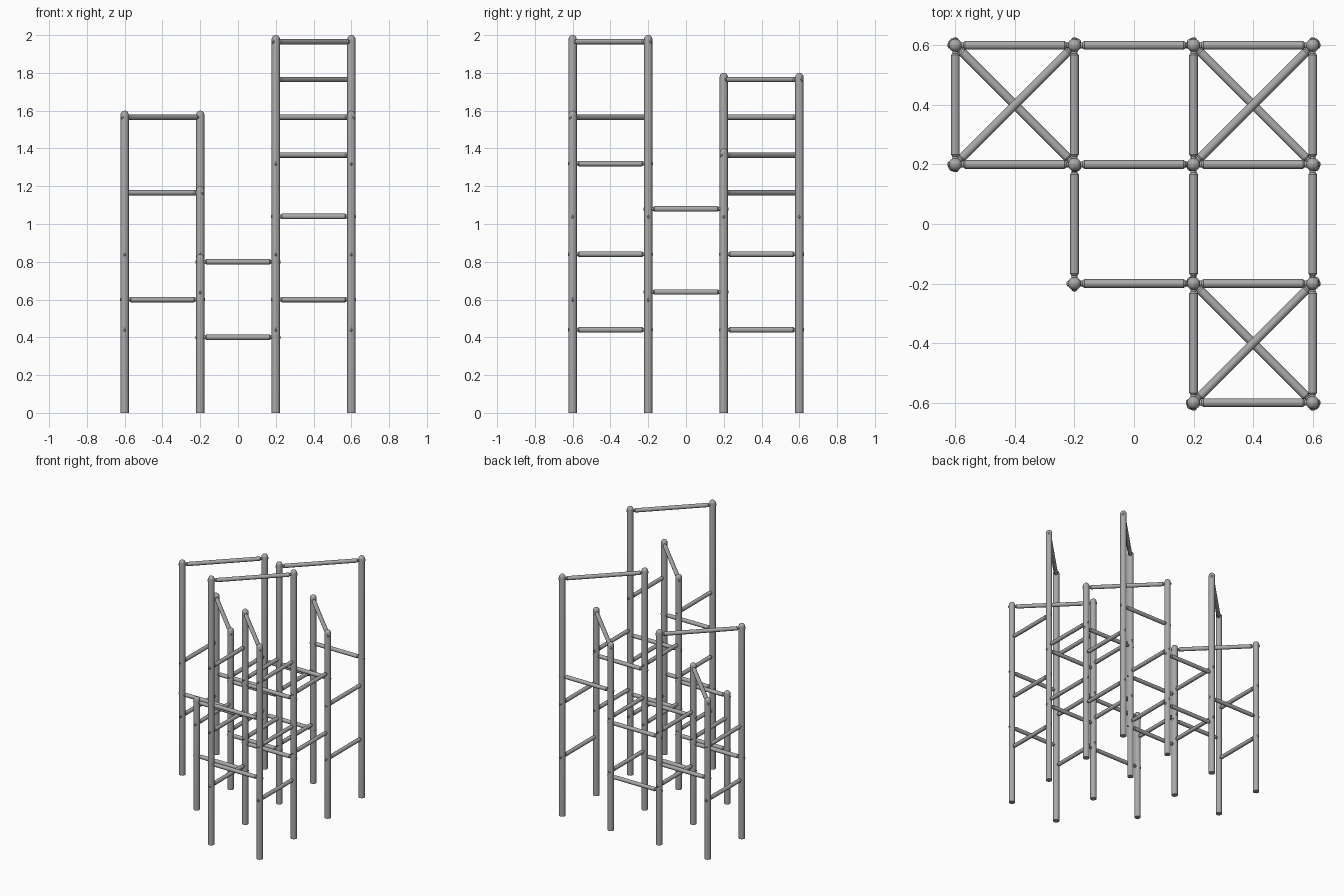
import bpy
import bmesh
import math
from mathutils import Vector

cube = bpy.data.objects.get("Cube")
if cube:
    bpy.data.objects.remove(cube, do_unlink=True)

GREY = (0.4, 0.4, 0.4, 1)
steel = bpy.data.materials.new("grey_steel")
steel.use_nodes = True
steel.diffuse_color = GREY
steel.node_tree.nodes["Principled BSDF"].inputs["Base Color"].default_value = GREY

POST_R, BAR_R, PEG_R = 0.022, 0.0145, 0.01
STEP = 0.4


def lathe(name, profile, start, direction, sides=16):
    """Spin (radius, distance) points around an axis."""
    turn = Vector(direction).to_track_quat('Z', 'Y')
    bm = bmesh.new()
    rings = []
    for r, d in profile:
        ring = []
        for i in range(sides):
            a = math.tau * i / sides
            p = Vector((r * math.cos(a), r * math.sin(a), d))
            ring.append(bm.verts.new(turn @ p + Vector(start)))
        rings.append(ring)
    for low, high in zip(rings, rings[1:]):
        for i in range(sides):
            j = (i + 1) % sides
            bm.faces.new((low[i], low[j], high[j], high[i]))
    bm.faces.new(rings[0][::-1])
    bm.faces.new(rings[-1])
    mesh = bpy.data.meshes.new(name)
    bm.to_mesh(mesh)
    bm.free()
    mesh.materials.append(steel)
    obj = bpy.data.objects.new(name, mesh)
    bpy.context.collection.objects.link(obj)
    bpy.ops.object.select_all(action='DESELECT')
    obj.select_set(True)
    bpy.context.view_layer.objects.active = obj
    bpy.ops.object.shade_smooth_by_angle(angle=math.radians(35))


def post(x, y, top):
    """Upright tube with a rounded cap."""
    shoulder = top - POST_R
    profile = [(POST_R, 0), (POST_R, shoulder)]
    for k in range(1, 5):
        a = math.radians(20 * k)
        profile.append((POST_R * math.cos(a), shoulder + POST_R * math.sin(a)))
    profile.append((0.001, top))
    lathe("post", profile, (x, y, 0), (0, 0, 1))


def bar(name, a, b, z):
    """Thick rung with thin pegs that pass through both posts."""
    a, b = Vector((*a, z)), Vector((*b, z))
    length = (b - a).length
    over, gap, taper = POST_R + 0.004, POST_R + 0.005, 0.006
    profile = [(PEG_R * 0.5, -over), (PEG_R, -over + 0.004), (PEG_R, gap),
               (BAR_R, gap + taper)]
    profile += [(r, length - d) for r, d in reversed(profile)]
    lathe(name, profile, a, b - a)


# Towers: lower left corner, height of the tall pair of posts
towers = [(-0.6, 0.2, 1.6), (0.2, 0.2, 1.8), (0.2, -0.6, 2.0)]
DROP, INSET = 0.4, 0.035
for x, y, top in towers:
    x2, y2 = x + STEP, y + STEP
    for a, b, h in (((x, y), (x2, y2), top), ((x, y2), (x2, y), top - DROP)):
        post(*a, h)
        post(*b, h)
        bar("diagonal_bar", a, b, h - INSET)

# Short single post
post(-0.2, -0.2, 0.84)

# Rungs running left to right: start x, row y, heights
cross_rungs = [
    (-0.6, (0.2, 0.6), (0.6,)),
    (-0.2, (-0.2, 0.2, 0.6), (0.4, 0.8)),
    (0.2, (0.2, 0.6), (1.04,)),
    (0.2, (-0.6, -0.2), (0.6, 1.04)),
]
for x, rows, heights in cross_rungs:
    for y in rows:
        for z in heights:
            bar("cross_rung", (x, y), (x + STEP, y), z)

# Rungs running front to back: start y, column x, heights
side_rungs = [
    (0.2, (-0.6, -0.2, 0.2, 0.6), (0.44, 0.84)),
    (-0.2, (-0.2,), (0.64,)),
    (-0.2, (0.2, 0.6), (0.64, 1.08)),
    (-0.6, (0.2, 0.6), (0.44, 0.84, 1.32)),
]
for y, columns, heights in side_rungs:
    for x in columns:
        for z in heights:
            bar("side_rung", (x, y), (x, y + STEP), z)
